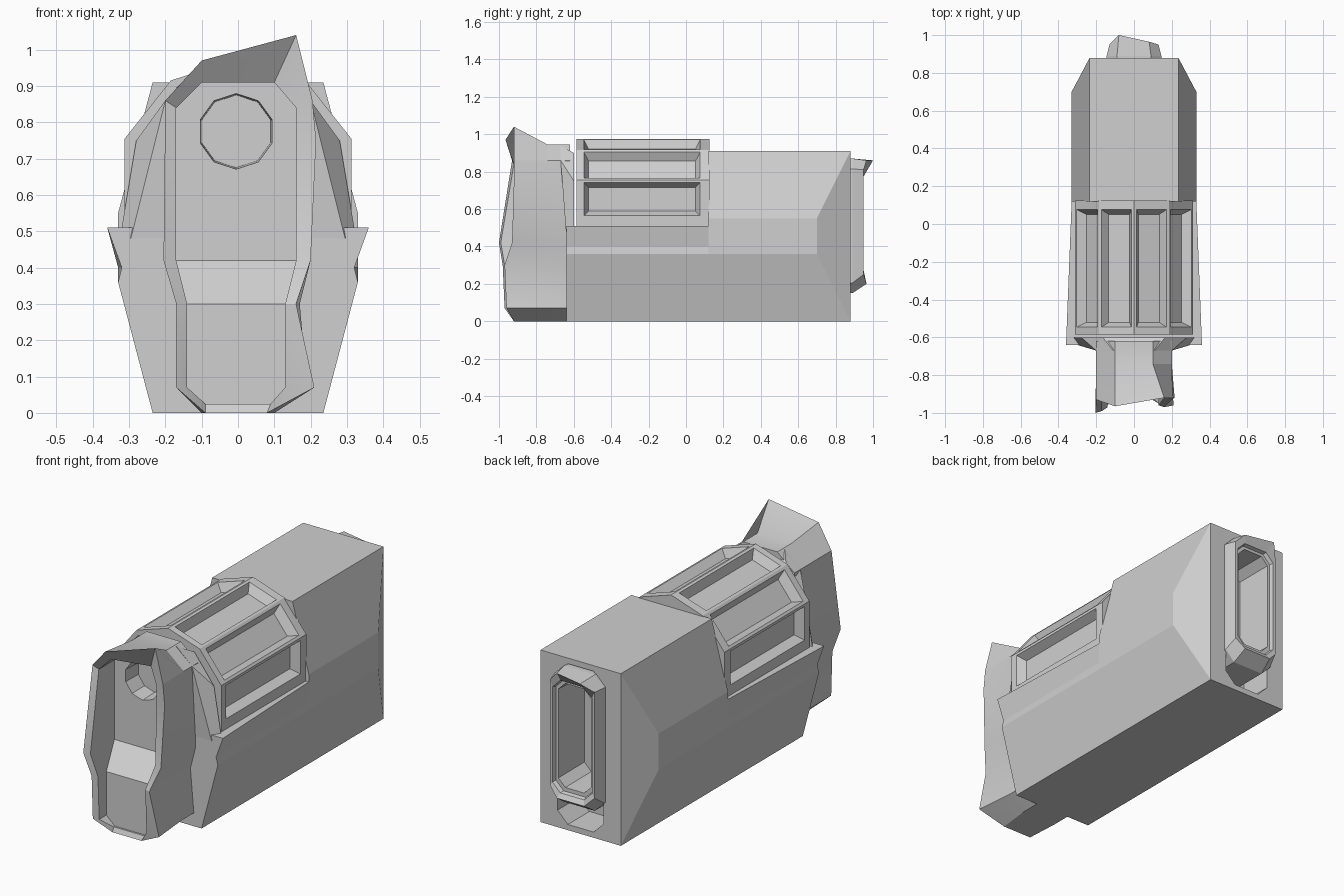
import bpy, bmesh, math

if "Cube" in bpy.data.objects:
    bpy.data.objects.remove(bpy.data.objects["Cube"])

grey = bpy.data.materials.new("plain_grey")
grey.diffuse_color = (0.63, 0.63, 0.63, 1)
grey.use_nodes = True
grey.node_tree.nodes["Principled BSDF"].inputs["Base Color"].default_value = grey.diffuse_color


def finish(name, bm):
    bmesh.ops.remove_doubles(bm, verts=bm.verts, dist=0.0005)
    bmesh.ops.recalc_face_normals(bm, faces=bm.faces)
    mesh = bpy.data.meshes.new(name)
    bm.to_mesh(mesh)
    bm.free()
    mesh.materials.append(grey)
    ob = bpy.data.objects.new(name, mesh)
    bpy.context.collection.objects.link(ob)
    return ob


def loft(bm, rings, cap_end=True):
    """Skin a list of equal-length point rings and cap the ends."""
    vs = [[bm.verts.new(p) for p in r] for r in rings]
    n = len(vs[0])
    for a, b in zip(vs, vs[1:]):
        for i in range(n):
            j = (i + 1) % n
            bm.faces.new((a[i], a[j], b[j], b[i]))
    bm.faces.new(vs[0])
    if cap_end:
        bm.faces.new(vs[-1])
    return vs


def sym(half, y):
    """Mirror right-hand (x, z) points, given bottom to top, into a ring."""
    pts = half + [(-x, z) for x, z in reversed(half)]
    return [(x, y, z) for x, z in pts]


def octagon(hw, z0, z1, c, y):
    return sym([(hw - c, z0), (hw, z0 + c), (hw, z1 - c), (hw - c, z1)], y)


def cut(target, cutter):
    mod = target.modifiers.new("cut", "BOOLEAN")
    mod.operation, mod.solver, mod.object = "DIFFERENCE", "EXACT", cutter
    bpy.context.view_layer.objects.active = target
    bpy.ops.object.modifier_apply(modifier=mod.name)
    bpy.data.objects.remove(cutter)


# rear body: hexagonal block whose back corners are cut to a rectangle
half = [(0.235, 0), (0.33, 0.36), (0.33, 0.55), (0.235, 0.91)]
front = sym(half, 0.12)
shoulder = [(x, 0.7 if abs(x) > 0.3 else 0.88, z) for x, _, z in front]
end = [(math.copysign(min(abs(x), 0.235), x), 0.88, z) for x, _, z in front]
bm = bmesh.new()
loft(bm, [front, shoulder, end])
rear_body = finish("rear_body", bm)

# recess in the back face
bm = bmesh.new()
loft(bm, [octagon(0.135, 0.03, 0.88, 0.06, y) for y in (0.7, 0.95)])
cut(rear_body, finish("recess_cutter", bm))

# lower front body, flaring towards the front ledge
bm = bmesh.new()
loft(bm, [sym([(0.235, 0), (0.33, 0.36), (0.32, 0.40), (0.36, 0.51)], -0.64),
          sym([(0.235, 0), (0.33, 0.36), (0.33, 0.40), (0.33, 0.51)], 0.12)])
finish("lower_body", bm)

# faceted drum with upright sides and six recessed panels
arc = [(0.312, 0.5), (0.312, 0.55), (0.312, 0.755), (0.185, 0.915), (0, 0.975)]
profile = arc + [(-x, z) for x, z in reversed(arc[:-1])]
bm = bmesh.new()
loft(bm, [[(x, y, z) for x, z in profile] for y in (-0.585, -0.56, 0.09, 0.125)])
bmesh.ops.recalc_face_normals(bm, faces=bm.faces)
panels = [f for f in bm.faces if abs(f.normal.y) < 0.1
          and f.calc_center_median().z > 0.6
          and max(e.calc_length() for e in f.edges) > 0.5]
bmesh.ops.inset_individual(bm, faces=panels, thickness=0.02)
bmesh.ops.inset_individual(bm, faces=panels, thickness=0.035, depth=-0.045)
finish("drum", bm)

# sloped collar between the nozzle and the drum
collar_front = [(x, -0.67 if z > 0.8 else -0.642, z) for x, _, z in
                sym([(0.295, 0.48), (0.2, 0.86), (0.11, 0.94)], 0)]
bm = bmesh.new()
loft(bm, [collar_front,
          sym([(0.325, 0.48), (0.28, 0.75), (0.165, 0.9)], -0.6)])
finish("collar", bm)

# nozzle: uneven lip, stepped floor
lip = [(-0.09, -0.92, 0), (0.08, -0.92, 0), (0.21, -0.96, 0.07),
       (0.16, -0.97, 0.3), (0.2, -0.93, 0.42), (0.215, -0.92, 0.75),
       (0.205, -0.92, 0.86), (0.16, -0.92, 1.04), (-0.1, -0.965, 0.97),
       (-0.2, -0.93, 0.86), (-0.205, -1.0, 0.42), (-0.17, -0.98, 0.3),
       (-0.17, -0.97, 0.07)]
base = [(-0.1, 0), (0.1, 0), (0.19, 0.07), (0.17, 0.3), (0.2, 0.42),
        (0.2, 0.75), (0.2, 0.86), (0.1, 0.945), (-0.1, 0.945),
        (-0.2, 0.86), (-0.2, 0.42), (-0.17, 0.3), (-0.17, 0.07)]
inner = [(-0.09, 0.025), (0.09, 0.025), (0.13, 0.07), (0.13, 0.3),
         (0.16, 0.42), (0.16, 0.75), (0.16, 0.84), (0.1, 0.91),
         (-0.1, 0.91), (-0.17, 0.84), (-0.17, 0.42), (-0.14, 0.3),
         (-0.14, 0.07)]
rings = [[(x, y, z) for x, z in base] for y in (-0.62, -0.74)]
rings += [lip,
          [(x, p[1] + (0.05 if z > 0.88 else 0.01), z)
           for (x, z), p in zip(inner, lip)],
          [(x, -0.9 if z < 0.35 else -0.79, z) for x, z in inner]]
bm = bmesh.new()
floor = loft(bm, rings, cap_end=False)[-1]
bm.faces.new([floor[i] for i in (11, 12, 0, 1, 2, 3)])
bm.faces.new([floor[i] for i in (3, 4, 10, 11)])
bm.faces.new(floor[4:11])
nozzle = finish("nozzle", bm)

# round bore in the upper floor
bm = bmesh.new()
loft(bm, [[(-0.005 + r * math.cos(math.tau * (i + 0.5) / 10), y,
            0.775 + r * math.sin(math.tau * (i + 0.5) / 10))
           for i in range(10)] for y, r in ((-0.84, 0.106), (-0.69, 0.1))])
cut(nozzle, finish("bore_cutter", bm))
bpy.ops.object.select_all(action="DESELECT")
nozzle.select_set(True)
bpy.context.view_layer.objects.active = nozzle
bpy.ops.object.shade_smooth_by_angle(angle=math.radians(25))

# hollow rear socket with a stepped, uneven rim
rim = []
for x, _, z in octagon(0.13, 0.2, 0.86, 0.05, 0):
    y = 0.965 if z < 0.22 else 0.95
    if z > 0.84:
        y = 1.0 if x < 0 else 0.965
    rim.append((x, y, z))
bm = bmesh.new()
loft(bm, [octagon(0.145, 0.15, 0.87, 0.055, 0.69),
          octagon(0.145, 0.15, 0.87, 0.055, 0.89),
          rim,
          octagon(0.115, 0.225, 0.82, 0.045, 0.95),
          octagon(0.11, 0.23, 0.815, 0.045, 0.93),
          octagon(0.095, 0.25, 0.80, 0.04, 0.93),
          octagon(0.09, 0.255, 0.795, 0.04, 0.72)])
finish("rear_socket", bm)
